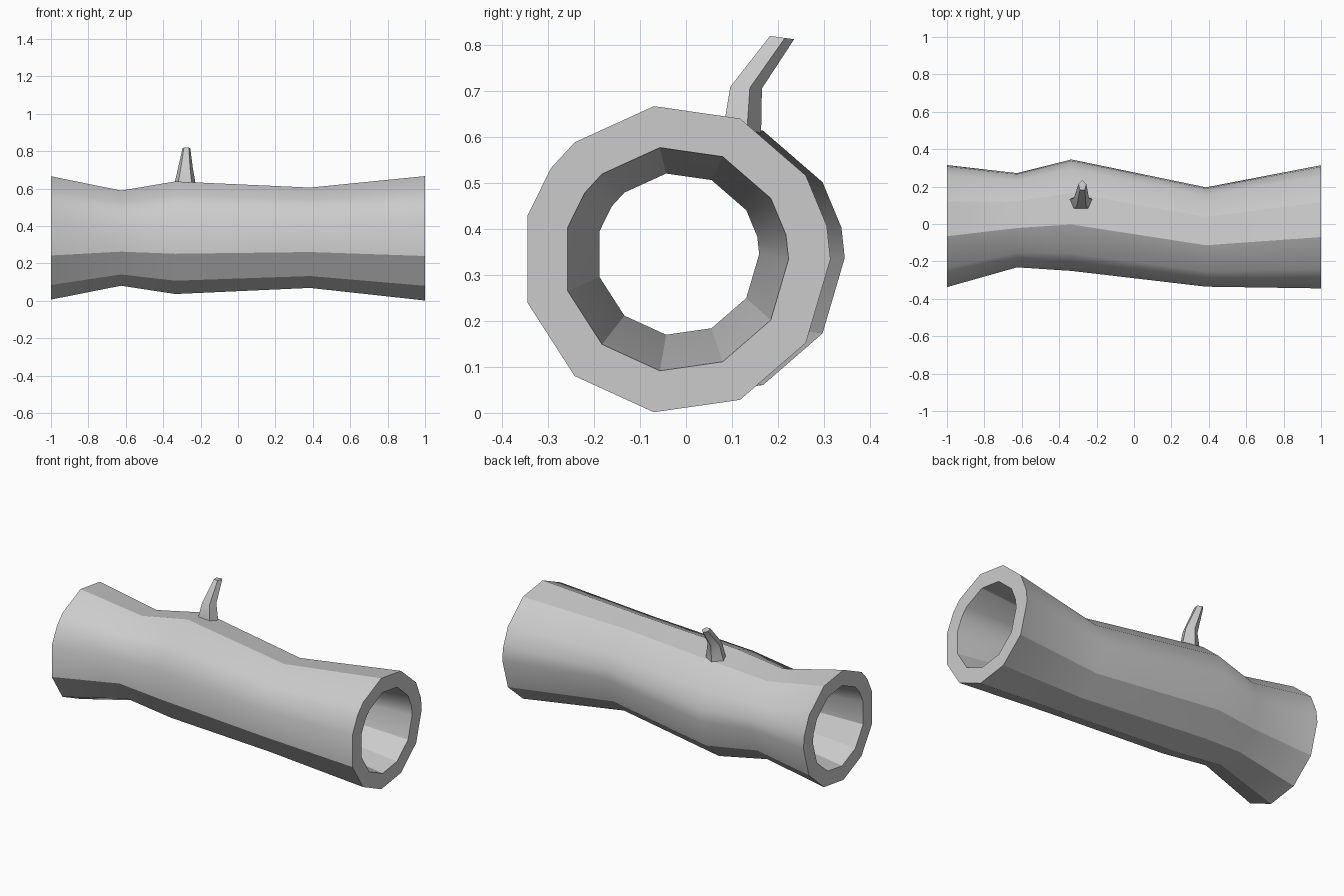
import bpy, bmesh
from math import radians, cos, sin, pi

if "Cube" in bpy.data.objects:
    bpy.data.objects.remove(bpy.data.objects["Cube"])

# Eleven-sided section with two extra facets that soften the upper sides
ANGLES = sorted([k * 360 / 11 for k in range(11)] + [12.5, 144])


def finish(name, bm):
    bmesh.ops.recalc_face_normals(bm, faces=bm.faces)
    me = bpy.data.meshes.new(name)
    bm.to_mesh(me)
    bm.free()
    ob = bpy.data.objects.new(name, me)
    bpy.context.collection.objects.link(ob)
    bpy.ops.object.select_all(action='DESELECT')
    ob.select_set(True)
    bpy.context.view_layer.objects.active = ob
    bpy.ops.object.shade_smooth_by_angle(angle=radians(30))
    return ob


def bridge(bm, a, b):
    n = len(a)
    for i in range(n):
        j = (i + 1) % n
        bm.faces.new((a[i], a[j], b[j], b[i]))


def log_ring(bm, x, y, z, r):
    return [bm.verts.new((x, y + r * cos(radians(a)), z + r * sin(radians(a))))
            for a in ANGLES]


# Hollow log: outer bark stations, then back through the hollow (x, y, z, radius)
stations = [
    (-1.0, -0.018, 0.336, 0.333), (-0.625, 0.015, 0.335, 0.257),
    (-0.335, 0.041, 0.337, 0.304), (0.385, -0.075, 0.337, 0.271),
    (1.0, -0.022, 0.334, 0.336),
    (1.0, -0.022, 0.334, 0.245), (0.385, -0.018, 0.345, 0.177),
    (-0.5, -0.018, 0.345, 0.177), (-1.0, -0.018, 0.336, 0.243),
]
bm = bmesh.new()
rings = [log_ring(bm, *s) for s in stations]
for i, r in enumerate(rings):
    bridge(bm, r, rings[(i + 1) % len(rings)])
finish("hollow_log", bm)

# Broken twig: five-sided rings (x, y, z, x radius, y radius, z tilt per y)
twig = [
    (-0.284, 0.118, 0.61, 0.064, 0.045, -0.3),
    (-0.281, 0.127, 0.707, 0.042, 0.038, -0.05),
    (-0.276, 0.206, 0.816, 0.022, 0.029, -0.14),
]
bm = bmesh.new()
rings = []
for x, y, z, rx, ry, tilt in twig:
    ring = []
    for k in range(5):
        a = pi / 2 + k * 2 * pi / 5
        dy = ry * sin(a)
        ring.append(bm.verts.new((x + rx * cos(a), y + dy, z + tilt * dy)))
    rings.append(ring)
for a, b in zip(rings, rings[1:]):
    bridge(bm, a, b)
bm.faces.new(rings[0])
bm.faces.new(rings[-1])
finish("twig_stub", bm)
